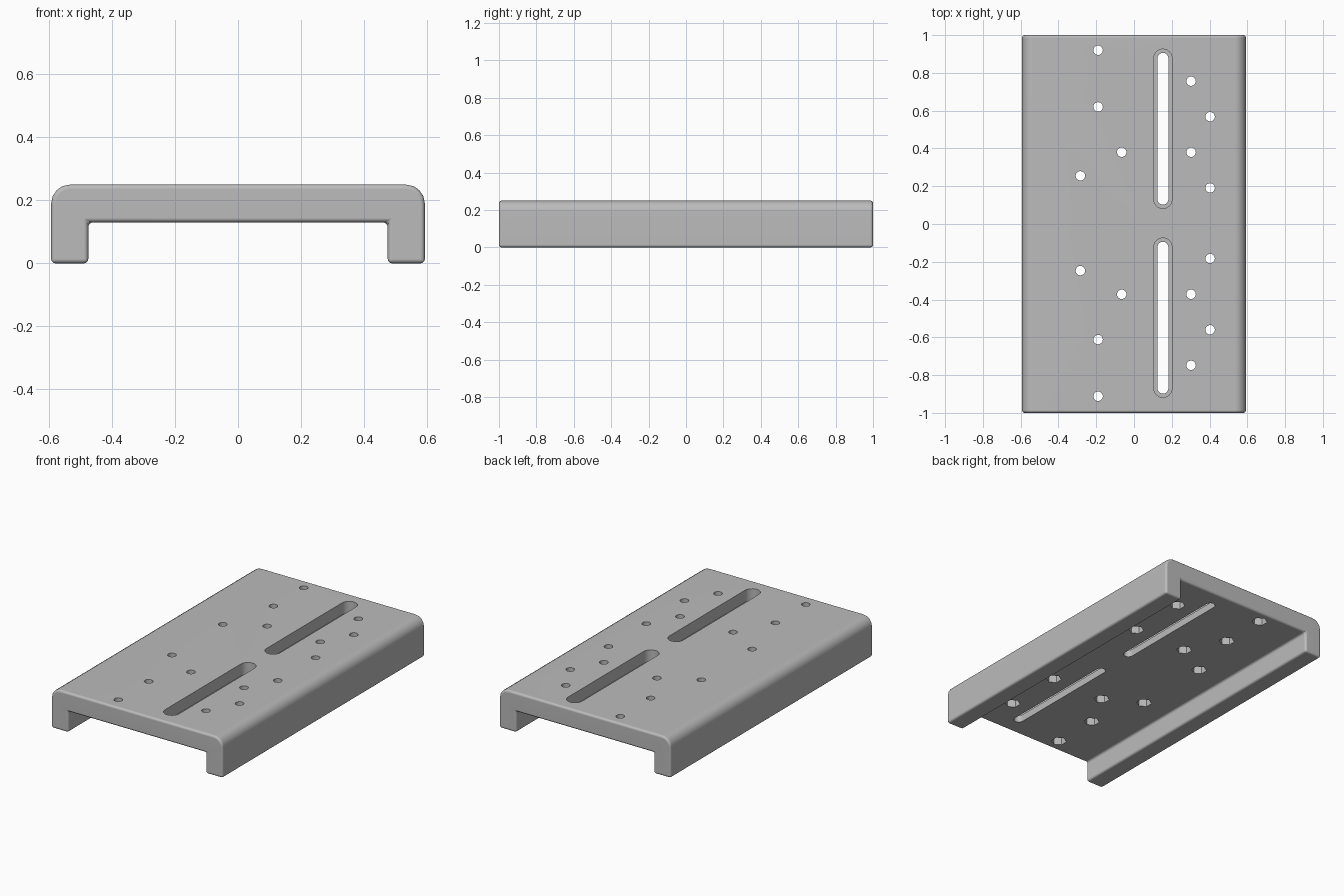
import bpy, bmesh
from math import cos, sin, pi, radians

if "Cube" in bpy.data.objects:
    bpy.data.objects.remove(bpy.data.objects["Cube"], do_unlink=True)

HALF_W, HALF_L, TOP = 0.593, 1.0, 0.25
INNER_X, UNDER = 0.475, 0.13
Y_MID = 0.004          # centre line of the hole pattern
SLOT_X = 0.153

grey = bpy.data.materials.new("grey_metal")
grey.use_nodes = True
color = (0.5, 0.5, 0.5, 1)
grey.diffuse_color = color
grey.node_tree.nodes["Principled BSDF"].inputs["Base Color"].default_value = color


def arc(cx, cy, r, start, end, steps):
    angles = [radians(start + (end - start) * i / steps) for i in range(steps + 1)]
    return [(cx + r * cos(a), cy + r * sin(a)) for a in angles]


def extrude(bm, points, vector):
    """Add a closed prism from a loop of 3D points."""
    face = bm.faces.new([bm.verts.new(p) for p in points])
    out = bmesh.ops.extrude_face_region(bm, geom=[face])
    verts = [v for v in out["geom"] if isinstance(v, bmesh.types.BMVert)]
    bmesh.ops.translate(bm, verts=verts, vec=vector)


def finish(bm, name):
    bmesh.ops.recalc_face_normals(bm, faces=bm.faces)
    mesh = bpy.data.meshes.new(name)
    bm.to_mesh(mesh)
    bm.free()
    obj = bpy.data.objects.new(name, mesh)
    bpy.context.collection.objects.link(obj)
    return obj


def prism(bm, outline, z0, z1):
    extrude(bm, [(x, y, z0) for x, y in outline], (0, 0, z1 - z0))


def slot(r, y0, y1):
    return arc(SLOT_X, y1 - r, r, 0, 180, 12) + arc(SLOT_X, y0 + r, r, 180, 360, 12)


# Channel-shaped plate: half profile mirrored, then extruded along y
R = 0.06
right = [(INNER_X, UNDER), (INNER_X, 0), (HALF_W, 0)]
right += arc(HALF_W - R, TOP - R, R, 0, 90, 4)
profile = right + [(-x, z) for x, z in reversed(right)]
bm = bmesh.new()
extrude(bm, [(x, -HALF_L, z) for x, z in profile], (0, 2 * HALF_L, 0))
plate = finish(bm, "channel_plate")
plate.data.materials.append(grey)

# Hole pattern, one half; repeated on the other side of the centre line
holes = [(-0.19, 0.916), (-0.19, 0.616), (-0.065, 0.376), (-0.284, 0.251),
         (0.302, 0.752), (0.302, 0.376), (0.403, 0.564), (0.403, 0.187)]
through = bmesh.new()
pockets = bmesh.new()
for side in (1, -1):
    for x, y in holes:
        cy = Y_MID + side * y
        # Bolt hole with a hexagonal nut pocket underneath
        prism(through, arc(x, cy, 0.025, 0, 360, 20)[:-1], 0.05, 0.3)
        prism(pockets, arc(x, cy, 0.045, 30, 390, 6)[:-1], 0.05, UNDER + 0.06)
    # Stepped slot, wide above and narrow below
    for target, r, y0, y1, z0 in ((through, 0.029, 0.098, 0.902, 0.05),
                                  (pockets, 0.048, 0.078, 0.922, TOP - 0.075)):
        lo, hi = sorted((Y_MID + side * y0, Y_MID + side * y1))
        prism(target, slot(r, lo, hi), z0, 0.3)
cutters = [finish(through, "through_cutter"), finish(pockets, "pocket_cutter")]

# Rounded edges, then the cuts
bevel = plate.modifiers.new("rounded_edges", 'BEVEL')
bevel.width = 0.014
bevel.segments = 3
bevel.limit_method = 'ANGLE'
bevel.angle_limit = radians(40)
for cutter in cutters:
    cutter.hide_render = True
    cut = plate.modifiers.new(cutter.name, 'BOOLEAN')
    cut.operation = 'DIFFERENCE'
    cut.solver = 'EXACT'
    cut.object = cutter

bpy.ops.object.select_all(action='DESELECT')
plate.select_set(True)
bpy.context.view_layer.objects.active = plate
bpy.ops.object.convert(target='MESH')
for cutter in cutters:
    bpy.data.objects.remove(cutter, do_unlink=True)

# Smooth rounds with clean flat faces
bpy.ops.object.shade_smooth_by_angle(angle=radians(35))
weighted = plate.modifiers.new("clean_normals", 'WEIGHTED_NORMAL')
weighted.keep_sharp = True
